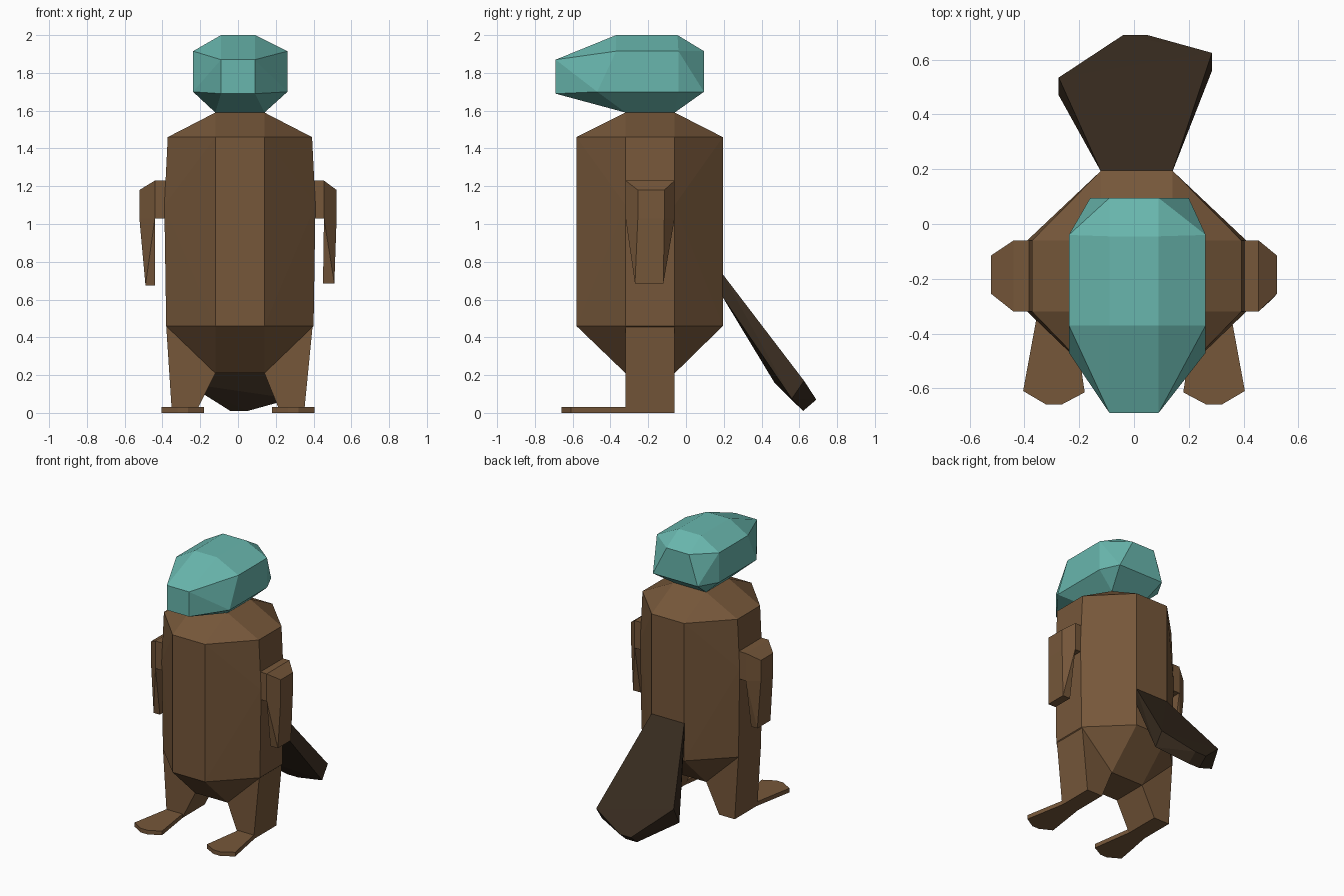
import bpy, bmesh

if "Cube" in bpy.data.objects:
    bpy.data.objects.remove(bpy.data.objects["Cube"])


def material(name, rgb):
    m = bpy.data.materials.new(name)
    m.diffuse_color = (*rgb, 1)
    m.use_nodes = True
    m.node_tree.nodes["Principled BSDF"].inputs["Base Color"].default_value = m.diffuse_color
    return m


BROWN = material("brown_fur", (0.18, 0.095, 0.042))
TEAL = material("teal", (0.14, 0.47, 0.42))
DARK = material("dark_brown", (0.04, 0.025, 0.014))


def hull(name, pts, mat):
    """Faceted solid wrapped around a handful of corner points."""
    bm = bmesh.new()
    for p in pts:
        bm.verts.new(p)
    bmesh.ops.remove_doubles(bm, verts=bm.verts, dist=1e-4)
    out = bmesh.ops.convex_hull(bm, input=bm.verts)
    loose = {g for g in out["geom_interior"] + out["geom_unused"]
             if isinstance(g, bmesh.types.BMVert)}
    bmesh.ops.delete(bm, geom=list(loose), context='VERTS')
    bmesh.ops.dissolve_limit(bm, angle_limit=0.01, verts=bm.verts, edges=bm.edges)
    bmesh.ops.recalc_face_normals(bm, faces=bm.faces)
    me = bpy.data.meshes.new(name)
    bm.to_mesh(me)
    bm.free()
    me.materials.append(mat)
    ob = bpy.data.objects.new(name, me)
    bpy.context.collection.objects.link(ob)
    return ob


def pair(cx, hx, y, z):
    return [(cx - hx, y, z), (cx + hx, y, z)]


def octagon(z, wide):
    """Eight-sided body ring."""
    pts = []
    for hx, y0, y1 in ((0.13, -0.58, 0.195), (wide, -0.32, -0.06)):
        pts += pair(0.01, hx, y0, z) + pair(0.01, hx, y1, z)
    return pts


def square(z):
    return pair(0.01, 0.13, -0.32, z) + pair(0.01, 0.13, -0.06, z)


# Body
hull("body", square(0.21) + octagon(0.46, 0.39) + pair(0.01, 0.40, -0.32, 1.1)
     + pair(0.01, 0.40, -0.06, 1.1) + octagon(1.46, 0.382) + square(1.59), BROWN)

# Head with blunt snout
head = square(1.59)
for hx, cx, y, z in ((0.09, 0, -0.69, 1.69), (0.25, 0.012, -0.47, 1.70),
                     (0.25, 0.012, -0.04, 1.70), (0.18, 0.02, 0.095, 1.70),
                     (0.09, 0, -0.69, 1.87), (0.25, 0.012, -0.37, 1.915),
                     (0.25, 0.012, -0.04, 1.915), (0.09, 0, 0.095, 1.915),
                     (0.09, 0, -0.37, 2.0), (0.09, 0, -0.045, 2.0)):
    head += pair(cx, hx, y, z)
hull("head", head, TEAL)

# Flat paddle tail
hull("tail", pair(0.01, 0.13, 0.19, 0.74) + pair(0.01, 0.13, 0.19, 0.62)
     + [(0.285, 0.625, 0.17), (-0.275, 0.535, 0.28),
        (0.285, 0.56, 0.075), (-0.275, 0.47, 0.157)]
     + pair(0.005, 0.045, 0.69, 0.07) + pair(0.005, 0.045, 0.62, 0.01), DARK)

# Limbs, one set per side
for side, s in (("right", 1), ("left", -1)):
    def box(x, y0, y1, z0, z1):
        return [(s * x, y, z) for y in (y0, y1) for z in (z0, z1)]

    def edge(x, z, y0=-0.32, y1=-0.06):
        return [(s * x, y0, z), (s * x, y1, z)]

    inner = 0.455 if s > 0 else 0.44
    hand = (0.45, 0.51, 0.685) if s > 0 else (0.44, 0.49, 0.675)
    hull(side + "_shoulder", box(0.38, -0.32, -0.06, 1.03, 1.23)
         + box(inner, -0.32, -0.06, 1.03, 1.23)
         + box(0.522, -0.255, -0.115, 1.03, 1.18), BROWN)
    hull(side + "_forearm", edge(inner, 1.03) + edge(0.522, 1.03, -0.255, -0.115)
         + edge(hand[0], hand[2], -0.27, -0.12)
         + edge(hand[1], hand[2], -0.27, -0.12), BROWN)
    hull(side + "_leg", edge(0.395 if s > 0 else 0.38, 0.46)
         + edge(0.14 if s > 0 else 0.12, 0.21)
         + edge(0.22, 0.05) + edge(0.225, 0) + edge(0.35, 0), BROWN)
    hull(side + "_foot", [(s * x, y, z) for z in (0, 0.03) for x, y in (
        (0.225, -0.31), (0.35, -0.31), (0.405, -0.61),
        (0.32, -0.66), (0.265, -0.66), (0.18, -0.615))], BROWN)
